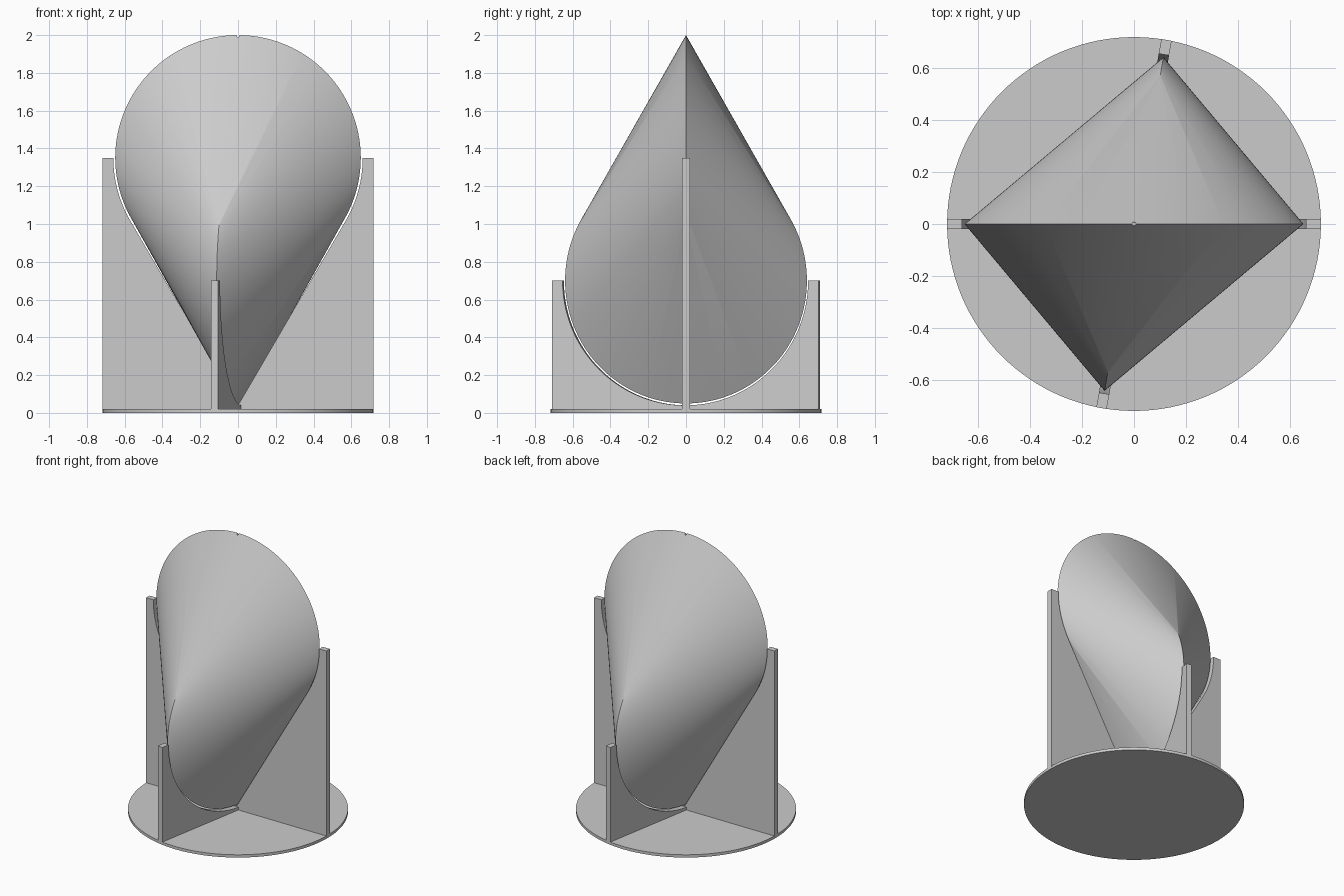
import bpy, bmesh
from math import sin, cos, pi, radians
from mathutils import Vector

if "Cube" in bpy.data.objects:
    bpy.data.objects.remove(bpy.data.objects["Cube"])

R = 0.65            # radius of both generating circles
GAP = 0.01          # clearance between body and cradle
BASE_R, BASE_H = 0.717, 0.02
HIGH, LOW = 1.35, 0.70   # circle centre heights
TWIST = radians(80)      # angle of the lower circle about z

grey = bpy.data.materials.new("plain grey")
grey.use_nodes = True
grey.diffuse_color = (0.6, 0.6, 0.6, 1)
grey.node_tree.nodes["Principled BSDF"].inputs["Base Color"].default_value = (0.6, 0.6, 0.6, 1)


def make(name, bm):
    bmesh.ops.recalc_face_normals(bm, faces=bm.faces)
    mesh = bpy.data.meshes.new(name)
    bm.to_mesh(mesh)
    bm.free()
    ob = bpy.data.objects.new(name, mesh)
    bpy.context.collection.objects.link(ob)
    mesh.materials.append(grey)
    return ob


def smooth(ob, angle=25):
    bpy.ops.object.select_all(action='DESELECT')
    ob.select_set(True)
    bpy.context.view_layer.objects.active = ob
    bpy.ops.object.shade_smooth_by_angle(angle=radians(angle))


def cylinder(name, radius, z0, z1, segments):
    bm = bmesh.new()
    bmesh.ops.create_cone(bm, cap_ends=True, segments=segments, radius1=radius,
                          radius2=radius, depth=z1 - z0)
    bmesh.ops.translate(bm, verts=bm.verts, vec=(0, 0, (z0 + z1) / 2))
    return make(name, bm)


def fin(name, profile, angle, half=0.02):
    """Extrude a (distance, height) profile standing in the plane at the angle."""
    along = Vector((cos(angle), sin(angle), 0))
    across = Vector((-sin(angle), cos(angle), 0))
    bm = bmesh.new()
    face = bm.faces.new([bm.verts.new(along * u - across * half + Vector((0, 0, z)))
                         for u, z in profile])
    ext = bmesh.ops.extrude_face_region(bm, geom=[face])
    moved = [v for v in ext["geom"] if isinstance(v, bmesh.types.BMVert)]
    bmesh.ops.translate(bm, verts=moved, vec=across * half * 2)
    smooth(make(name, bm))


def cradle_profile(top, end_angle, steps):
    """Upright fin with an inner edge following the circle down to end_angle."""
    r = R + GAP
    arc = [(r * cos(end_angle * i / steps), top - r * sin(end_angle * i / steps))
           for i in range(steps + 1)]
    return [(0, BASE_H / 2), (BASE_R, BASE_H / 2), (BASE_R, top)] + arc


# Rolling body: hull of two crossing circles
bm = bmesh.new()
N = 192
for centre, angle in ((HIGH, 0), (LOW, TWIST)):
    for i in range(N):
        t = 2 * pi * i / N
        bm.verts.new((R * cos(t) * cos(angle), R * cos(t) * sin(angle), centre + R * sin(t)))
result = bmesh.ops.convex_hull(bm, input=bm.verts)
unused = {v for v in result["geom_interior"] + result["geom_unused"]
          if isinstance(v, bmesh.types.BMVert)}
bmesh.ops.delete(bm, geom=list(unused), context='VERTS')
body = make("twisted_body", bm)

# Tiny hanging hole in the top of the body
cutter = cylinder("hole_cutter", 0.007, 1.97, 2.05, 16)
cutter.hide_render = True
mod = body.modifiers.new("hole", 'BOOLEAN')
mod.operation = 'DIFFERENCE'
mod.solver = 'EXACT'
mod.object = cutter
bpy.context.view_layer.objects.active = body
bpy.ops.object.modifier_apply(modifier="hole")
bpy.data.objects.remove(cutter)
smooth(body)

# Round base plate
smooth(cylinder("base_plate", BASE_R, 0, BASE_H, 128))

# Cradle fins: tall pair under the upper circle, short pair under the lower one
tall = cradle_profile(HIGH, radians(30), 16) + [(0, LOW - R - GAP)]
short = cradle_profile(LOW, radians(90), 48)
for side, turn in (("left", 0), ("right", pi)):
    fin("tall_fin_" + side, tall, turn)
for side, turn in (("back", 0), ("front", pi)):
    fin("short_fin_" + side, short, TWIST + turn)
